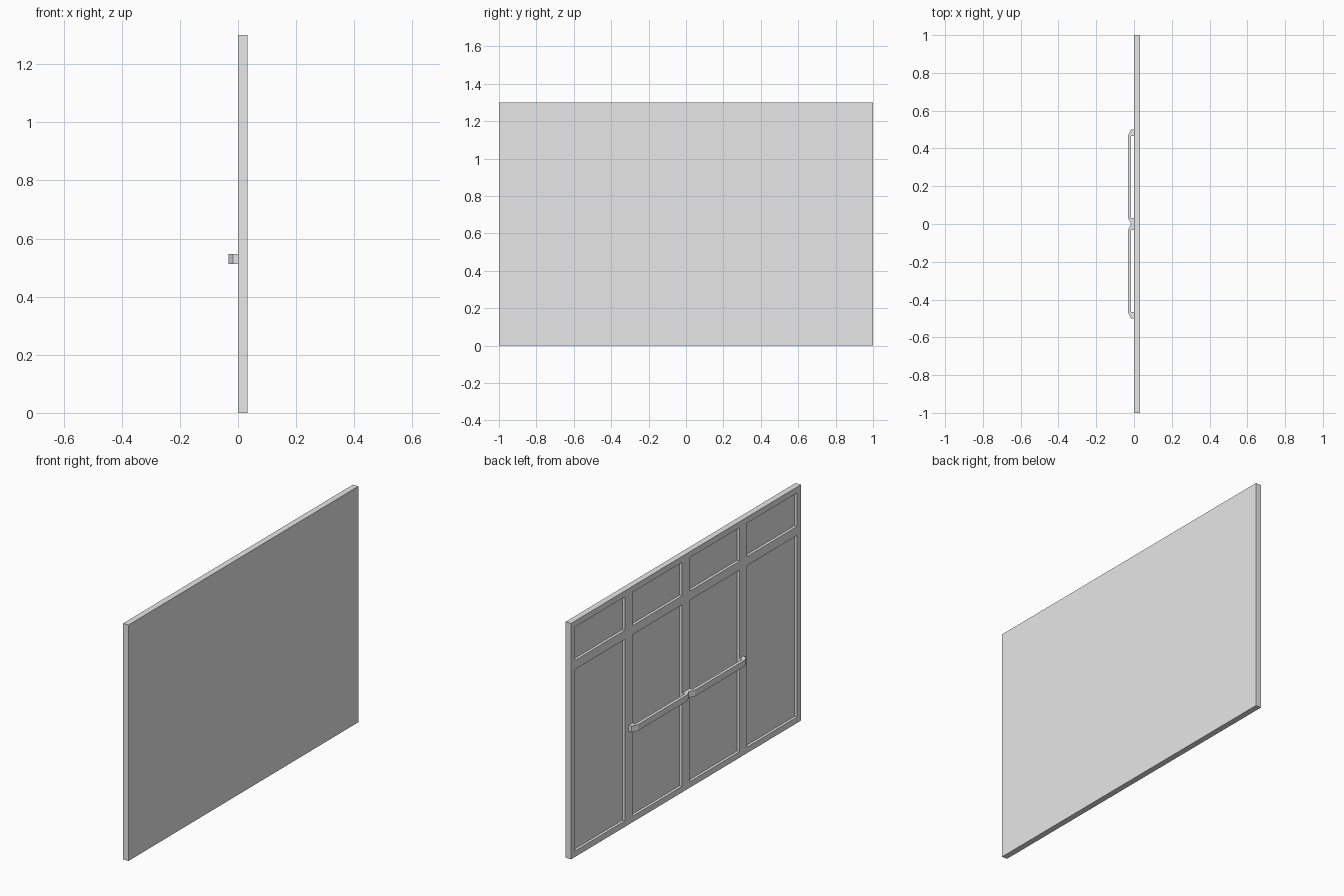
import bpy
import bmesh

cube = bpy.data.objects.get("Cube")
if cube:
    bpy.data.objects.remove(cube, do_unlink=True)

THICK = 0.033    # door thickness, also the handle's reach
BAR = 0.033      # border width and half width of the uprights
RECESS = 0.015   # depth of the panels

grey = bpy.data.materials.new("light_grey")
grey.use_nodes = True
grey.diffuse_color = (0.8, 0.8, 0.8, 1)
grey.node_tree.nodes["Principled BSDF"].inputs["Base Color"].default_value = (0.8, 0.8, 0.8, 1)


def finish(name, bm):
    bmesh.ops.recalc_face_normals(bm, faces=bm.faces[:])
    mesh = bpy.data.meshes.new(name)
    bm.to_mesh(mesh)
    bm.free()
    mesh.materials.append(grey)
    obj = bpy.data.objects.new(name, mesh)
    bpy.context.collection.objects.link(obj)
    return obj


# Door slab: a grid of bars and panels on the -x side, panels sunk inwards
ys = [-1]
for centre in (-0.5, 0, 0.5):
    ys += [centre - 0.5 + BAR, centre - BAR]
ys += [0.5 + BAR, 1 - BAR, 1]
ys = sorted(set(ys))
zs = [0, BAR, 1.033, 1.083, 1.3 - BAR, 1.3]

bm = bmesh.new()
grid = [[bm.verts.new((0, y, z)) for z in zs] for y in ys]
panels = []
for i in range(len(ys) - 1):
    for j in range(len(zs) - 1):
        face = bm.faces.new((grid[i][j], grid[i][j + 1], grid[i + 1][j + 1], grid[i + 1][j]))
        if i % 2 and j % 2:
            panels.append(face)

# Outer edges and plain back
rim = [e for e in bm.edges if e.is_boundary]
sides = bmesh.ops.extrude_edge_only(bm, edges=rim)["geom"]
bmesh.ops.translate(bm, verts=[g for g in sides if isinstance(g, bmesh.types.BMVert)],
                    vec=(THICK, 0, 0))
bmesh.ops.holes_fill(bm, edges=[e for e in bm.edges if e.is_boundary], sides=0)

# Sunk panels: neighbours never touch, so one region extrusion serves all
sunk = bmesh.ops.extrude_face_region(bm, geom=panels)["geom"]
bmesh.ops.translate(bm, verts=[g for g in sunk if isinstance(g, bmesh.types.BMVert)],
                    vec=(RECESS, 0, 0))
bmesh.ops.delete(bm, geom=[f for f in panels if f.is_valid], context="FACES")
finish("door_panel", bm)

# Pull handles: a bracket outline with chamfered corners, extruded upwards
HALF = THICK / 2
outline = [(0, 0), (-HALF, 0), (-THICK, BAR), (-THICK, 0.5 - BAR), (-HALF, 0.5), (0, 0.5),
           (0, 0.5 - BAR), (-HALF, 0.5 - BAR), (-HALF, BAR), (0, BAR)]
for name, side in (("back_handle", 1), ("front_handle", -1)):
    bm = bmesh.new()
    base = bm.faces.new([bm.verts.new((x, side * y, 0.513)) for x, y in outline])
    top = bmesh.ops.extrude_face_region(bm, geom=[base], use_keep_orig=True)["geom"]
    bmesh.ops.translate(bm, verts=[g for g in top if isinstance(g, bmesh.types.BMVert)],
                        vec=(0, 0, 0.034))
    finish(name, bm)
